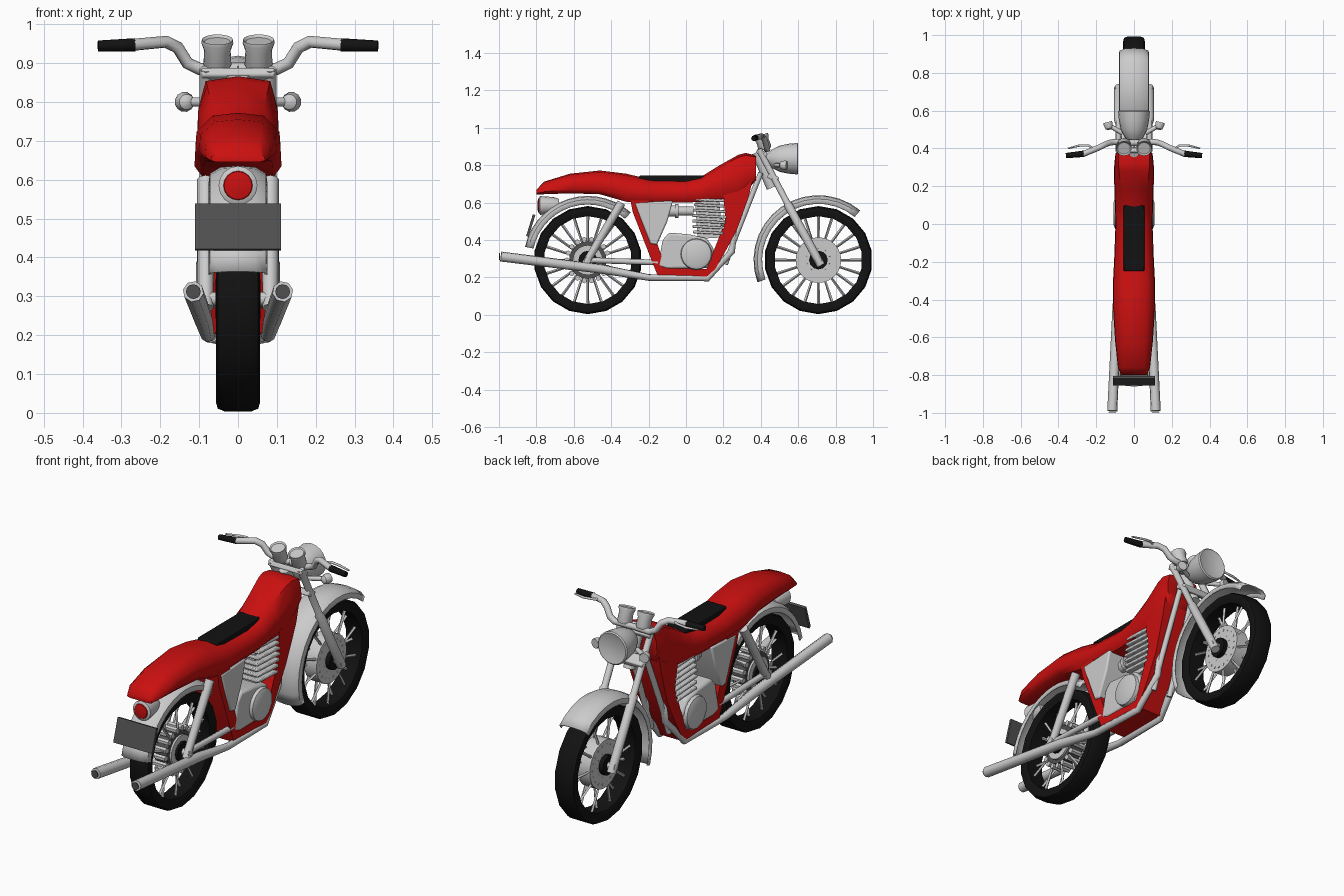
import bpy, bmesh, math
from mathutils import Vector, Matrix

cube = bpy.data.objects.get("Cube")
if cube:
    bpy.data.objects.remove(cube)


def material(name, r, g, b):
    m = bpy.data.materials.new(name)
    m.use_nodes = True
    m.diffuse_color = (r, g, b, 1)
    m.node_tree.nodes["Principled BSDF"].inputs["Base Color"].default_value = (r, g, b, 1)
    return m


RED = material("red paint", 0.6, 0.005, 0.005)
GREY = material("light metal", 0.6, 0.6, 0.6)
DARK = material("dark grey", 0.08, 0.08, 0.08)
BLACK = material("black rubber", 0.006, 0.006, 0.006)


def select(ob):
    bpy.ops.object.select_all(action="DESELECT")
    ob.select_set(True)
    bpy.context.view_layer.objects.active = ob


def finish(name, bm, mat, angle=40, bevel=0):
    bmesh.ops.recalc_face_normals(bm, faces=bm.faces)
    me = bpy.data.meshes.new(name)
    bm.to_mesh(me)
    bm.free()
    ob = bpy.data.objects.new(name, me)
    bpy.context.collection.objects.link(ob)
    me.materials.append(mat)
    if bevel:
        b = ob.modifiers.new("Bevel", "BEVEL")
        b.width, b.segments = bevel, 2
    select(ob)
    bpy.ops.object.shade_smooth_by_angle(angle=math.radians(angle))
    return ob


def loft(name, rings, mat, closed=False, caps=True, around=True, angle=40, bevel=0):
    """Skin a list of point rings."""
    bm = bmesh.new()
    rows = [[bm.verts.new(p) for p in ring] for ring in rings]
    n = len(rows[0])
    pairs = list(zip(rows, rows[1:])) + ([(rows[-1], rows[0])] if closed else [])
    for a, b in pairs:
        for i in range(n if around else n - 1):
            j = (i + 1) % n
            bm.faces.new((a[i], a[j], b[j], b[i]))
    if caps and not closed:
        bm.faces.new(rows[0])
        bm.faces.new(rows[-1])
    return finish(name, bm, mat, angle, bevel)


def lathe(name, profile, axis, loc, mat, seg=20, closed=False, angle=40):
    """Revolve (radius, distance along axis) pairs."""
    turn = Vector((0, 0, 1)).rotation_difference(Vector(axis)).to_matrix()
    rings = [[Vector(loc) + turn @ Vector((r * math.cos(t), r * math.sin(t), d))
              for t in (math.tau * i / seg for i in range(seg))] for r, d in profile]
    return loft(name, rings, mat, closed=closed, angle=angle)


def prism(name, outline, half, mat, bevel=0):
    """Extrude a (y, z) outline across the bike."""
    return loft(name, [[(x, y, z) for y, z in outline] for x in (-half, half)], mat, angle=30, bevel=bevel)


def box(name, loc, size, mat, tilt=0, bevel=0):
    bm = bmesh.new()
    m = Matrix.Translation(loc) @ Matrix.Rotation(tilt, 4, "X") @ Matrix.Diagonal((*size, 1))
    bmesh.ops.create_cube(bm, size=1, matrix=m)
    return finish(name, bm, mat, 30, bevel)


def tube(name, pts, radii, mat, sides=2):
    """Round tube through points with a radius at each."""
    cu = bpy.data.curves.new(name, "CURVE")
    cu.dimensions, cu.bevel_depth, cu.bevel_resolution = "3D", 1, sides
    cu.use_fill_caps = True
    sp = cu.splines.new("POLY")
    sp.points.add(len(pts) - 1)
    for p, co, r in zip(sp.points, pts, radii):
        p.co, p.radius = (*co, 1), r
    ob = bpy.data.objects.new(name, cu)
    bpy.context.collection.objects.link(ob)
    cu.materials.append(mat)
    select(ob)
    bpy.ops.object.convert(target="MESH")
    bpy.ops.object.shade_smooth_by_angle(angle=math.radians(50))


# Wheels
X = (1, 0, 0)
REAR, FRONT = Vector((0, -0.525, 0.293)), Vector((0, 0.708, 0.293))


def polar(c, r, a, x=0):
    return c + Vector((x, r * math.cos(a), r * math.sin(a)))


for side, c in (("rear", REAR), ("front", FRONT)):
    tyre = [(0.235, -0.045), (0.265, -0.057), (0.282, -0.052), (0.289, -0.035)]
    lathe(side + "_tyre", tyre + [(r, -d) for r, d in reversed(tyre)], X, c, BLACK, 18, closed=True)
    for i in range(20):
        a = math.tau * i / 20
        s = 1 if i % 2 else -1
        tube(f"{side}_spoke_{i}", [polar(c, 0.06, a, 0.03 * s), polar(c, 0.24, a, 0.012 * s)],
             (0.006, 0.008), GREY, 0)
    disc, hub = (0.1, 0.05) if side == "rear" else (0.122, 0.05)
    lathe(side + "_disc", [(disc, -0.035), (disc, 0.035)], X, c, DARK if side == "rear" else GREY, 24)
    lathe(side + "_hub", [(hub, -0.058), (hub, 0.058)], X, c, BLACK, 12)
    lathe(side + "_axle", [(0.018, -0.1), (0.018, 0.1)], X, c, GREY, 10)
    for i in range(18):
        a = math.tau * i / 18
        r = 0.112 if side == "rear" else 0.098
        h, w = (0.038, 0.014) if side == "rear" else (0.037, 0.006)
        lathe(f"{side}_disc_bolt_{i}", [(w, -h), (w, h)], X, polar(c, r, a), GREY, 6)
lathe("rear_drum", [(0.08, -0.045), (0.08, 0.045)], X, REAR, GREY, 20)


# Fenders: arched strips swept around each wheel
def fender(name, c, radius, start, end, half):
    shape = [(-1, 0.045), (-0.95, 0.02), (-0.6, 0.004), (0, 0), (0.6, 0.004), (0.95, 0.02), (1, 0.045)]
    angles = [math.radians(start + (end - start) * i / 14) for i in range(15)]
    rings = [[polar(c, radius - d, a, x * half) for x, d in shape] for a in angles]
    ob = loft(name, rings, GREY, caps=False, around=False, angle=45)
    ob.modifiers.new("Thickness", "SOLIDIFY").thickness = 0.006


fender("front_fender", FRONT, 0.347, 50, 200, 0.08)
fender("rear_fender", REAR, 0.343, 48, 168, 0.076)

# Tank and tail in one flowing shell: y, bottom, top, half width, top flatness
stations = [(-0.80, 0.645, 0.668, 0.07, 0.8), (-0.76, 0.645, 0.712, 0.085, 0.7),
            (-0.62, 0.65, 0.755, 0.1, 0.6), (-0.46, 0.645, 0.772, 0.11, 0.6),
            (-0.32, 0.605, 0.755, 0.112, 0.6), (-0.19, 0.6, 0.724, 0.105, 0.6),
            (0.0, 0.6, 0.72, 0.098, 0.6), (0.08, 0.605, 0.738, 0.1, 0.6),
            (0.18, 0.615, 0.8, 0.104, 0.65), (0.28, 0.64, 0.856, 0.106, 0.75),
            (0.32, 0.66, 0.866, 0.104, 0.8), (0.375, 0.72, 0.852, 0.098, 0.85)]
rings = []
for y, b, t, w, f in stations:
    h = t - b
    half = [(0.8 * w, b), (w, b + 0.2 * h), (w * 0.97, b + 0.62 * h), (f * w, b + 0.94 * h)]
    rings.append([(x, y, z) for x, z in half] + [(0, y, t)] + [(-x, y, z) for x, z in reversed(half)])
loft("tank_and_tail", rings, RED, angle=50)
box("seat_pad", (0, -0.075, 0.727), (0.11, 0.35, 0.036), BLACK, bevel=0.006)

# Cradle frame around the engine: outer y z, inner y z, half width
cradle = [(-0.3, 0.63, -0.2, 0.63, 0.095), (-0.285, 0.55, -0.2, 0.52, 0.09),
          (-0.15, 0.205, -0.11, 0.25, 0.082), (0.13, 0.2, 0.11, 0.245, 0.082),
          (0.2, 0.32, 0.155, 0.36, 0.082), (0.27, 0.45, 0.21, 0.5, 0.085),
          (0.335, 0.63, 0.2, 0.65, 0.095), (0.365, 0.76, 0.2, 0.72, 0.097)]
loft("cradle_frame", [[(-w, a, b), (w, a, b), (w, c, d), (-w, c, d)] for a, b, c, d, w in cradle], RED, angle=30)

# Engine
prism("crankcase", [(-0.15, 0.26), (-0.125, 0.4), (-0.09, 0.44), (0.02, 0.43), (0.11, 0.41),
                    (0.15, 0.35), (0.12, 0.25), (-0.1, 0.245)], 0.085, GREY, 0.012)
lathe("engine_covers", [(0.06, -0.108), (0.08, -0.1), (0.085, -0.08), (0.085, 0.08), (0.08, 0.1), (0.06, 0.108)],
      X, (0, 0.055, 0.325), GREY, 20)
box("cylinder_core", (0, 0.12, 0.52), (0.12, 0.13, 0.22), GREY, 0.06)
for i in range(7):
    box(f"cooling_fin_{i}", (0, 0.118 + 0.002 * i, 0.44 + i * 0.029), (0.18, 0.185 - 0.008 * abs(i - 3), 0.015),
        GREY, -0.05, 0.004)
lathe("carburettor", [(0.03, 0), (0.03, 0.04), (0.038, 0.04), (0.038, 0.06), (0.024, 0.06), (0.024, 0.14)],
      (0, 1, 0), (0, -0.1, 0.555), GREY, 12)
prism("side_panels", [(-0.275, 0.6), (-0.07, 0.61), (-0.1, 0.5), (-0.155, 0.375), (-0.19, 0.38)], 0.097, GREY, 0.008)

# Lamps at the tail, and the number plate
lathe("tail_light_housing", [(0.035, 0), (0.045, 0.03), (0.05, 0.1), (0.04, 0.106)],
      (0, -1, 0), (0, -0.68, 0.585), GREY, 16)
lathe("tail_light_lens", [(0.038, 0), (0.036, 0.006), (0.015, 0.01)], (0, -1, 0), (0, -0.785, 0.585), RED, 16)
box("number_plate", (0, -0.83, 0.478), (0.22, 0.014, 0.122), DARK, -0.3)

# Steering head and headlight
tube("steering_stem", [(0, 0.38, 0.87), (0, 0.46, 0.68)], (0.03, 0.03), GREY)
box("upper_clamp", (0, 0.405, 0.865), (0.19, 0.06, 0.025), GREY, -0.47, 0.006)
box("lower_clamp", (0, 0.465, 0.735), (0.19, 0.06, 0.03), GREY, -0.47, 0.006)
lathe("headlight", [(0.02, 0), (0.05, 0.03), (0.07, 0.07), (0.08, 0.12), (0.084, 0.165), (0.078, 0.17), (0.04, 0.16)],
      (0, 1, 0), (0, 0.43, 0.835), GREY, 20)

# Parts repeated on both sides
for side, s in (("left", 1), ("right", -1)):
    def bend(pts):
        return [(x * s, y, z) for x, y, z in pts]

    tube(side + "_fork", bend([(0.082, 0.39, 0.885), (0.082, 0.54, 0.6), (0.082, 0.545, 0.59), (0.082, 0.722, 0.265)]),
         (0.017, 0.017, 0.023, 0.023), GREY)
    tube(side + "_rear_shock", bend([(0.083, -0.345, 0.6), (0.083, -0.54, 0.27)]), (0.023, 0.02), GREY)
    tube(side + "_exhaust", bend([(0.045, 0.18, 0.5), (0.05, 0.26, 0.46), (0.055, 0.245, 0.34), (0.07, 0.115, 0.195),
                                  (0.078, -0.2, 0.2), (0.09, -0.45, 0.245), (0.115, -0.99, 0.312)]),
         (0.018, 0.018, 0.018, 0.017, 0.018, 0.025, 0.027), GREY)
    lathe(side + "_exhaust_bore", [(0.019, 0), (0.019, 0.004)], (0, -1, 0), (0.115 * s, -0.995, 0.312), DARK, 12)
    tube(side + "_down_tube", bend([(0.04, 0.4, 0.76), (0.05, 0.27, 0.43), (0.05, 0.21, 0.27)]), (0.014,) * 3, GREY)
    tube(side + "_swing_arm", bend([(0.07, -0.15, 0.28), (0.075, -0.53, 0.293)]), (0.015, 0.015), GREY)
    # Handlebar half with its grip and lever
    tube(side + "_handlebar", bend([(0, 0.43, 0.885), (0.1, 0.435, 0.885), (0.13, 0.43, 0.9), (0.155, 0.42, 0.94),
                                    (0.185, 0.405, 0.955), (0.27, 0.37, 0.947)]), (0.016,) * 6, GREY)
    tube(side + "_grip", bend([(0.265, 0.372, 0.947), (0.36, 0.362, 0.944)]), (0.017, 0.014), BLACK)
    tube(side + "_lever", bend([(0.21, 0.395, 0.953), (0.24, 0.415, 0.955), (0.29, 0.415, 0.95), (0.35, 0.4, 0.948)]),
         (0.007, 0.006, 0.006, 0.004), GREY)
    lathe(side + "_gauge", [(0.03, 0), (0.036, 0.012), (0.034, 0.05), (0.041, 0.07), (0.04, 0.08), (0.033, 0.074)],
          (0, -0.35, 1), (0.053 * s, 0.425, 0.885), GREY, 16)
    tube(side + "_signal_stalk", bend([(0.06, 0.48, 0.8), (0.12, 0.515, 0.8)]), (0.012, 0.012), GREY)
    lathe(side + "_turn_signal", [(0.008, -0.022), (0.02, -0.014), (0.026, 0.01), (0.024, 0.02)],
          (0.25 * s, 1, 0), (0.135 * s, 0.52, 0.8), GREY, 12)
